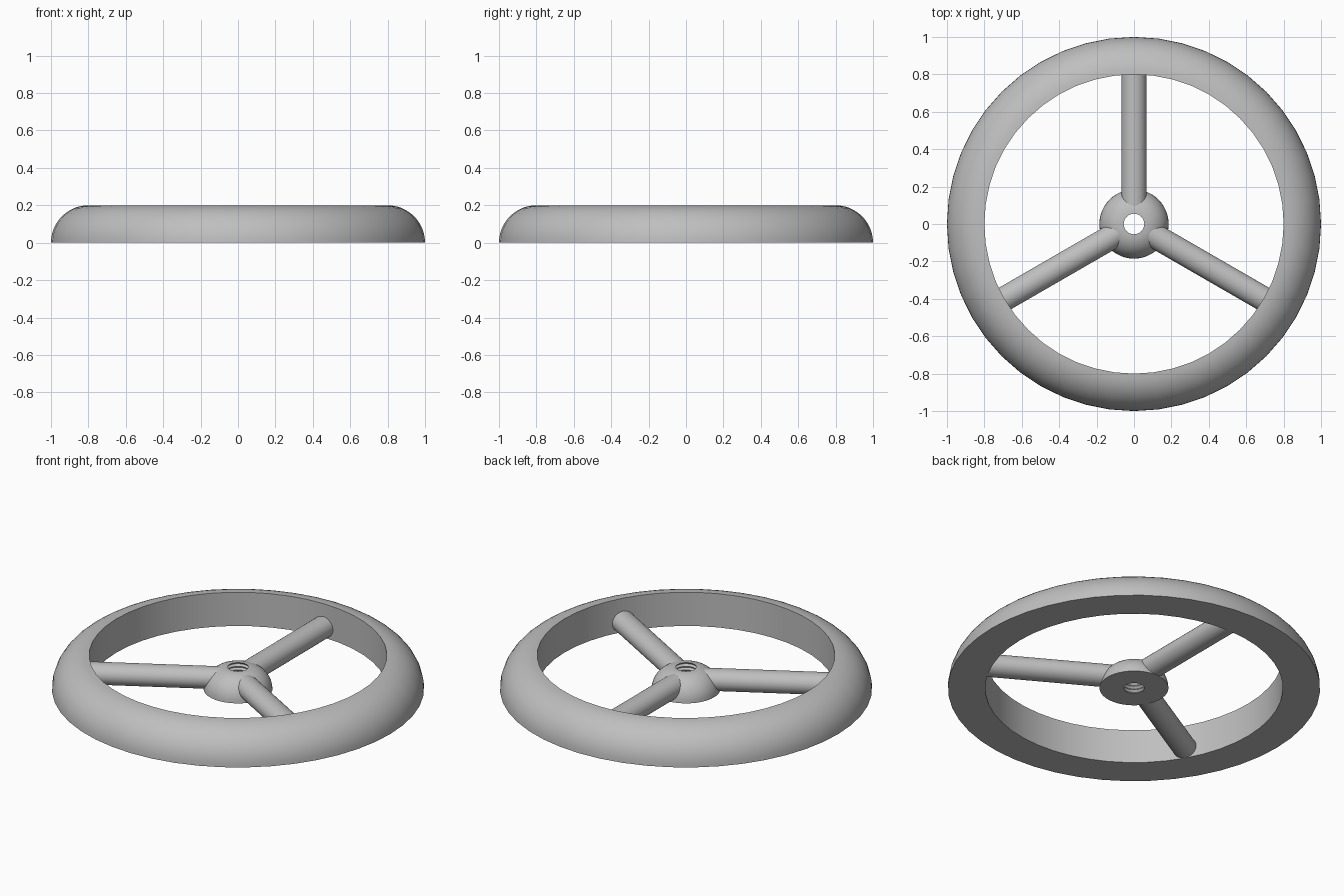
import bpy
import bmesh
import math
from mathutils import Matrix, Vector

cube = bpy.data.objects.get("Cube")
if cube:
    bpy.data.objects.remove(cube, do_unlink=True)

# Single cast-metal grey
grey = bpy.data.materials.new("metal_grey")
grey.use_nodes = True
colour = (0.52, 0.52, 0.52, 1)
grey.diffuse_color = colour
grey.node_tree.nodes["Principled BSDF"].inputs["Base Color"].default_value = colour


def finish(name, bm, angle=40):
    bmesh.ops.recalc_face_normals(bm, faces=bm.faces[:])
    mesh = bpy.data.meshes.new(name)
    bm.to_mesh(mesh)
    bm.free()
    mesh.materials.append(grey)
    obj = bpy.data.objects.new(name, mesh)
    bpy.context.collection.objects.link(obj)
    bpy.ops.object.select_all(action="DESELECT")
    obj.select_set(True)
    bpy.context.view_layer.objects.active = obj
    bpy.ops.object.shade_smooth_by_angle(angle=math.radians(angle))
    return obj


def revolve(name, profile, steps):
    """Spin a closed (radius, height) outline around the z axis."""
    bm = bmesh.new()
    verts = [bm.verts.new((r, 0, z)) for r, z in profile]
    edges = [bm.edges.new((verts[i - 1], v)) for i, v in enumerate(verts)]
    bmesh.ops.spin(bm, geom=verts + edges, axis=(0, 0, 1), cent=(0, 0, 0),
                   angle=math.tau, steps=steps)
    bmesh.ops.remove_doubles(bm, verts=bm.verts[:], dist=0.0001)
    return finish(name, bm)


def quarter_round(inner, size, count):
    """Arc from the outer bottom edge up to the inner top edge."""
    turns = [math.pi / 2 * i / count for i in range(count + 1)]
    return [(inner + size * math.cos(t), size * math.sin(t)) for t in turns]


# Rim: flat underside and inner wall, rounded outside
revolve("rim", quarter_round(0.8, 0.2, 12) + [(0.8, 0)], 48)

# Hub: rounded boss with a threaded bore
bore, hub_height, teeth = 0.055, 0.13, 6
pitch = hub_height / teeth
thread = []
for i in range(teeth):
    top = hub_height - i * pitch
    thread += [(bore + 0.01, top - pitch / 2), (bore, top - pitch)]
revolve("hub", quarter_round(bore, hub_height, 10) + thread, 48)

# Spokes: three round bars from hub to rim
start, end = 0.09, 0.81
for name, degrees in (("back_spoke", 90), ("right_spoke", 210), ("left_spoke", 330)):
    bm = bmesh.new()
    bmesh.ops.create_cone(bm, cap_ends=True, segments=32, radius1=1, radius2=1, depth=1)
    bmesh.ops.scale(bm, vec=(0.061, 0.066, end - start), verts=bm.verts[:])
    bmesh.ops.rotate(bm, matrix=Matrix.Rotation(math.pi / 2, 3, "Y"), verts=bm.verts[:])
    bmesh.ops.translate(bm, vec=Vector(((start + end) / 2, 0, 0.062)), verts=bm.verts[:])
    bmesh.ops.rotate(bm, matrix=Matrix.Rotation(math.radians(degrees), 3, "Z"),
                     verts=bm.verts[:])
    finish(name, bm)
